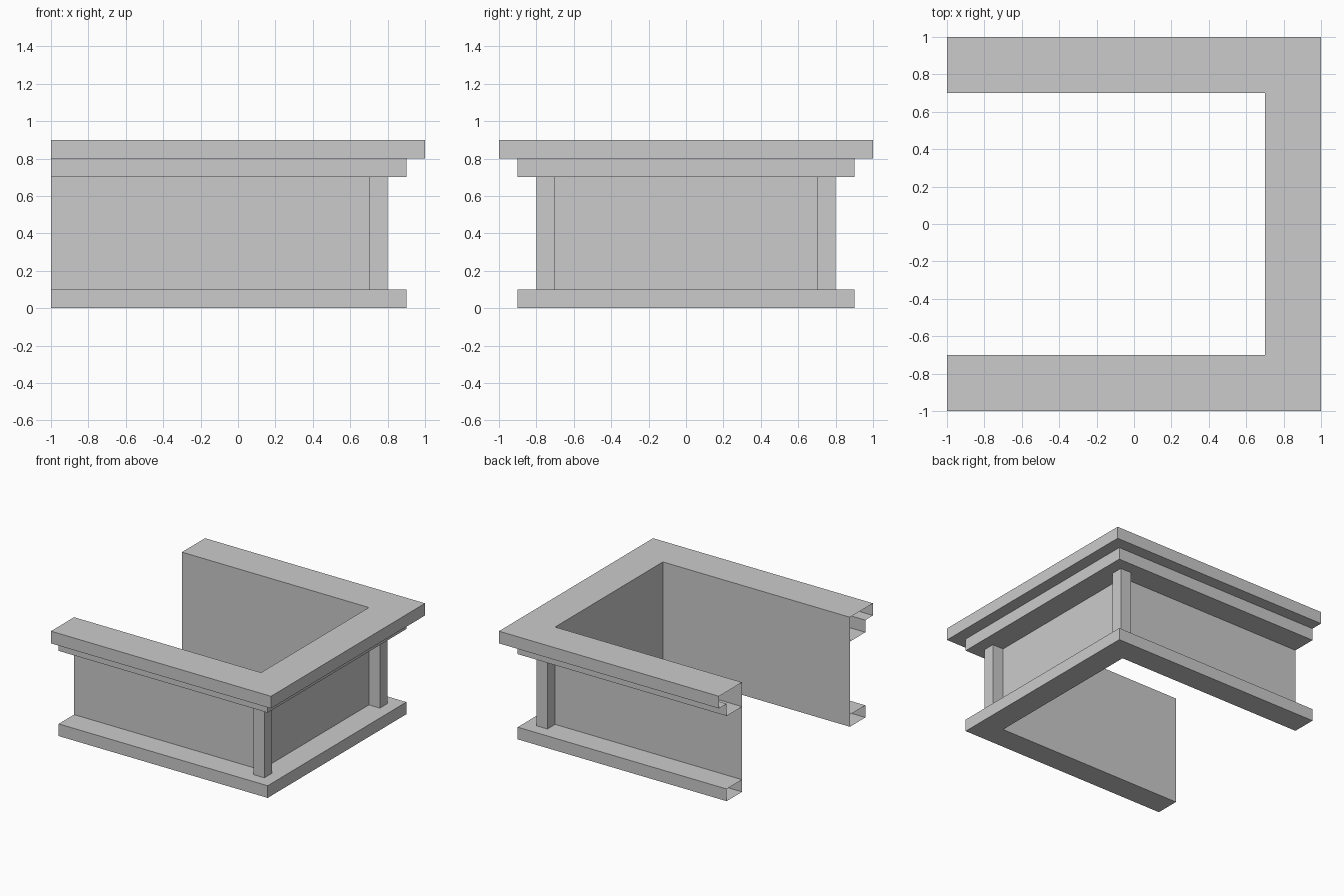
import bpy
import bmesh

if "Cube" in bpy.data.objects:
    bpy.data.objects.remove(bpy.data.objects["Cube"])


def make_object(name, bm):
    mesh = bpy.data.meshes.new(name)
    bm.to_mesh(mesh)
    bm.free()
    obj = bpy.data.objects.new(name, mesh)
    bpy.context.collection.objects.link(obj)
    return obj


def sweep_u(name, profile):
    """Sweep (distance, height) points round a mitred U that is open at x = -1."""
    bm = bmesh.new()
    columns = [[bm.verts.new((x, y, z)) for x, y in ((-1, d), (d, d), (d, -d), (-1, -d))]
               for d, z in profile]
    for a, b in zip(columns, columns[1:]):
        for i in range(3):
            bm.faces.new((a[i], a[i + 1], b[i + 1], b[i]))
    return make_object(name, bm)


def box(name, lo, hi):
    bm = bmesh.new()
    bmesh.ops.create_cube(bm, size=1)
    for v in bm.verts:
        v.co = [hi[i] if v.co[i] > 0 else lo[i] for i in range(3)]
    return make_object(name, bm)


# Hollow base ledge, with open ends
sweep_u("base_ledge", [(0.7, 0.1), (0.9, 0.1), (0.9, 0), (0.7, 0)])

# Thin wall, visible from both sides
sweep_u("wall_panel", [(0.7, 0), (0.7, 0.1), (0.7, 0.7), (0.7, 0.9)])

# Stepped hollow cornice, with open ends
sweep_u("cornice", [(0.7, 0.9), (1, 0.9), (1, 0.8), (0.9, 0.8), (0.9, 0.7), (0.7, 0.7)])

# Square posts on the two outer corners
box("front_corner_post", (0.7, -0.8, 0.1), (0.8, -0.7, 0.7))
box("back_corner_post", (0.7, 0.7, 0.1), (0.8, 0.8, 0.7))
